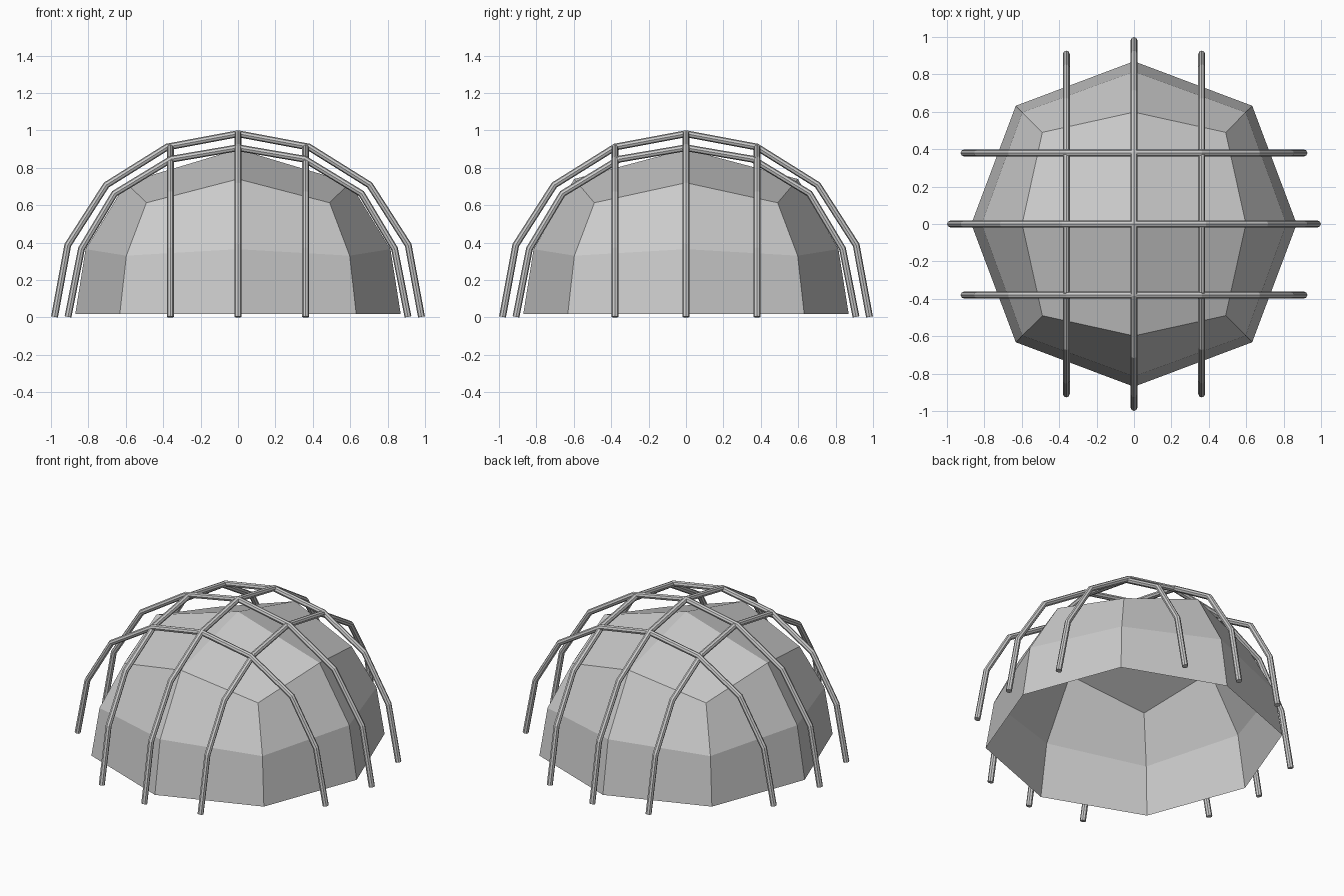
import bpy, bmesh

if "Cube" in bpy.data.objects:
    bpy.data.objects.remove(bpy.data.objects["Cube"])


# Faceted open dome: three eight-point rings plus a crown of four quads
def ring(bm, mid, mid_z_x, mid_z_y, cor, cor_z):
    pts = []
    for dx, dy in [(1, 0), (1, 1), (0, 1), (-1, 1), (-1, 0), (-1, -1), (0, -1), (1, -1)]:
        if dx and dy:
            pts.append((dx * cor, dy * cor, cor_z))
        else:
            pts.append((dx * mid, dy * mid, mid_z_x if dx else mid_z_y))
    return [bm.verts.new(p) for p in pts]


bm = bmesh.new()
base = ring(bm, 0.87, 0.018, 0.018, 0.632, 0.018)
middle = ring(bm, 0.815, 0.365, 0.365, 0.597, 0.33)
upper = ring(bm, 0.598, 0.72, 0.74, 0.49, 0.613)
crown = bm.verts.new((0, 0, 0.9))
for low, high in ((base, middle), (middle, upper)):
    for i in range(8):
        j = (i + 1) % 8
        bm.faces.new((low[i], low[j], high[j], high[i]))
for i in range(0, 8, 2):
    bm.faces.new((crown, upper[i], upper[i + 1], upper[(i + 2) % 8]))
mesh = bpy.data.meshes.new("dome_shell")
bm.to_mesh(mesh)
bm.free()
shell = bpy.data.objects.new("dome_shell", mesh)
bpy.context.collection.objects.link(shell)

# Half profiles of the ribs (distance from centre, height)
LARGE = [(0.981, 0.003), (0.91, 0.387), (0.704, 0.708), (0.379, 0.911), (0, 0.982)]
SMALL = [(0.909, 0.003), (0.837, 0.367), (0.66, 0.662), (0.357, 0.846), (0, 0.907)]


def rib(name, half, along_x, offset):
    path = [(-d, z) for d, z in half] + [(d, z) for d, z in half[-2::-1]]
    curve = bpy.data.curves.new(name, 'CURVE')
    curve.dimensions = '3D'
    curve.bevel_depth = 0.0185
    curve.bevel_resolution = 2
    curve.use_fill_caps = True
    spline = curve.splines.new('POLY')
    spline.use_smooth = False
    spline.points.add(len(path) - 1)
    for p, (d, z) in zip(spline.points, path):
        p.co = (d, offset, z, 1) if along_x else (offset, d, z, 1)
    obj = bpy.data.objects.new(name, curve)
    bpy.context.collection.objects.link(obj)
    bpy.ops.object.select_all(action='DESELECT')
    obj.select_set(True)
    bpy.context.view_layer.objects.active = obj
    bpy.ops.object.convert(target='MESH')


# Crossing cage ribs: one large and two small arches each way
for along_x, spread, label in ((True, 0.38, "cross_rib"), (False, 0.362, "long_rib")):
    rib(label + "_centre", LARGE, along_x, 0)
    for s, side in ((-1, "a"), (1, "b")):
        rib(label + "_" + side, SMALL, along_x, s * spread)
